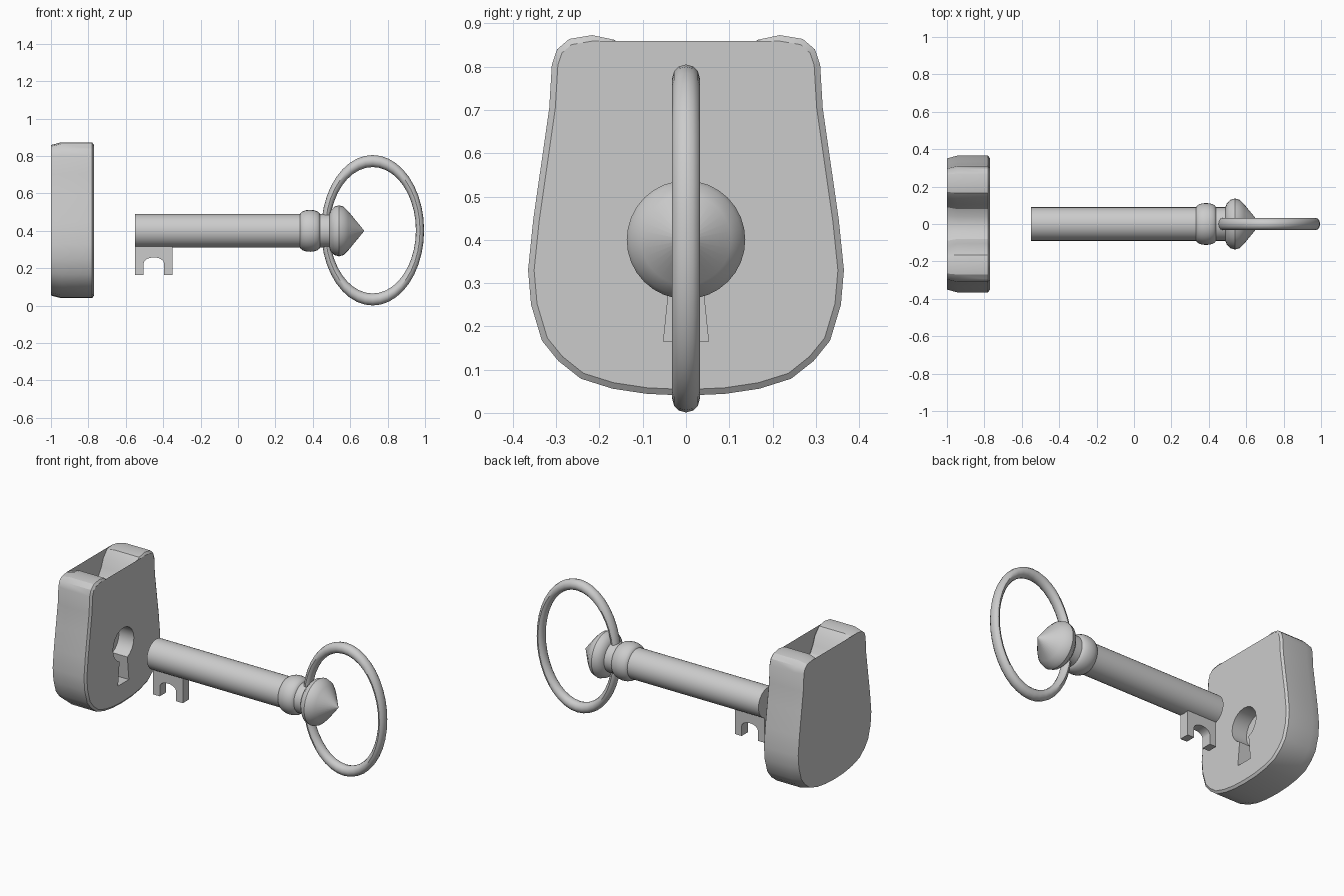
import bpy, bmesh
from math import pi, sin, cos, radians
from mathutils import Vector, Matrix

if "Cube" in bpy.data.objects:
    bpy.data.objects.remove(bpy.data.objects["Cube"])


def finish(name, bm, angle=35):
    bmesh.ops.recalc_face_normals(bm, faces=bm.faces[:])
    mesh = bpy.data.meshes.new(name)
    bm.to_mesh(mesh)
    bm.free()
    ob = bpy.data.objects.new(name, mesh)
    bpy.context.collection.objects.link(ob)
    bpy.ops.object.select_all(action='DESELECT')
    ob.select_set(True)
    bpy.context.view_layer.objects.active = ob
    bpy.ops.object.shade_smooth_by_angle(angle=radians(angle))
    return ob


def bridge(bm, a, b):
    n = len(a)
    for i in range(n):
        j = (i + 1) % n
        bm.faces.new((a[i], a[j], b[j], b[i]))


def ring_yz(bm, pts, x):
    return [bm.verts.new((x, p[0], p[1])) for p in pts]


def inset(pts, d):
    # counter-clockwise outline moved inwards by d
    out = []
    for i, p in enumerate(pts):
        t = (Vector(pts[(i + 1) % len(pts)]) - Vector(pts[i - 1])).normalized()
        out.append((p[0] - t.y * d, p[1] + t.x * d))
    return out


def lathe(name, profile, z, seg=32):
    # profile of (x, radius) turned around the key axis
    bm = bmesh.new()
    rings = [ring_yz(bm, [(r * cos(2 * pi * i / seg), z + r * sin(2 * pi * i / seg))
                          for i in range(seg)], x) for x, r in profile]
    for a, b in zip(rings, rings[1:]):
        bridge(bm, a, b)
    bm.faces.new(rings[0])
    bm.faces.new(rings[-1])
    return finish(name, bm)


# Lock body: half outline (y, z) from bottom centre to the bottom of the top scoop
half = [(0, .04), (.09, .044), (.17, .056), (.243, .079), (.295, .12), (.333, .167),
        (.358, .25), (.365, .33), (.353, .447), (.333, .586), (.316, .705),
        (.31, .805), (.298, .84), (.27, .864), (.217, .873), (.165, .862),
        (.125, .82), (.105, .77), (.08, .73), (.04, .71), (0, .705)]
outline = half + [(-y, z) for y, z in half[-2:0:-1]]
small = inset(outline, .014)
bm = bmesh.new()
rings = [ring_yz(bm, p, x) for p, x in
         ((small, -1), (outline, -.945), (outline, -.78), (small, -.77))]
for a, b in zip(rings, rings[1:]):
    bridge(bm, a, b)

# Flat plates span the scoop with a straight top edge
keep = [i for i, (y, z) in enumerate(outline) if abs(y) > .2 or z < .5]
bm.faces.new([rings[0][i] for i in keep])
front = [rings[3][i] for i in keep]

# Keyhole recess: round hole with a flared slot
a0 = radians(-68)
hole = [(.1 * cos(a0 + t * (pi - 2 * a0) / 18), .4 + .1 * sin(a0 + t * (pi - 2 * a0) / 18))
        for t in range(19)] + [(-.052, .165), (.052, .165)]
mouth, floor = ring_yz(bm, hole, -.77), ring_yz(bm, hole, -.87)
bridge(bm, mouth, floor)
bm.faces.new(floor)
edges = []
for loop in (front, mouth):
    for i, v in enumerate(loop):
        w = loop[i - 1]
        edges.append(bm.edges.get((v, w)) or bm.edges.new((v, w)))
bmesh.ops.triangle_fill(bm, edges=edges, use_beauty=True, normal=(1, 0, 0))
finish("lock_body", bm, 30)

# Key shaft, collar and pointed head
ZK = .4
lathe("key_shaft", [(-.55, .09), (.51, .09)], ZK)
lathe("key_collar", [(.385 - .055 * cos(pi * i / 8), .085 + .027 * sin(pi * i / 8))
                     for i in range(9)], ZK)
lathe("key_head", [(.487, .085), (.495, .108), (.515, .129), (.54, .137), (.565, .129),
                   (.59, .104), (.674, .002)], ZK)

# Key bit with an arched notch
arch = [(-.45 + .055 * cos(pi * i / 8), .225 + .033 * sin(pi * i / 8)) for i in range(9)]
bit = [(-.55, .34), (-.55, .165), (-.505, .165)] + arch[::-1] + \
      [(-.395, .165), (-.35, .165), (-.35, .34)]
bm = bmesh.new()
sides = [[bm.verts.new((x, y, z)) for x, z in bit] for y in (-.03, .03)]
bridge(bm, *sides)
for s in sides:
    bm.faces.new(s)
finish("key_bit", bm)

# Key bow: oval ring
bm = bmesh.new()
N, M = 40, 12
loops = []
for i in range(N):
    a = 2 * pi * i / N
    loops.append([bm.verts.new((.72 + .684 * (.37 + .032 * cos(b)) * cos(a), .032 * sin(b),
                                .403 + (.37 + .032 * cos(b)) * sin(a)))
                  for b in (2 * pi * j / M for j in range(M))])
for i in range(N):
    bridge(bm, loops[i - 1], loops[i])
finish("key_bow", bm)
